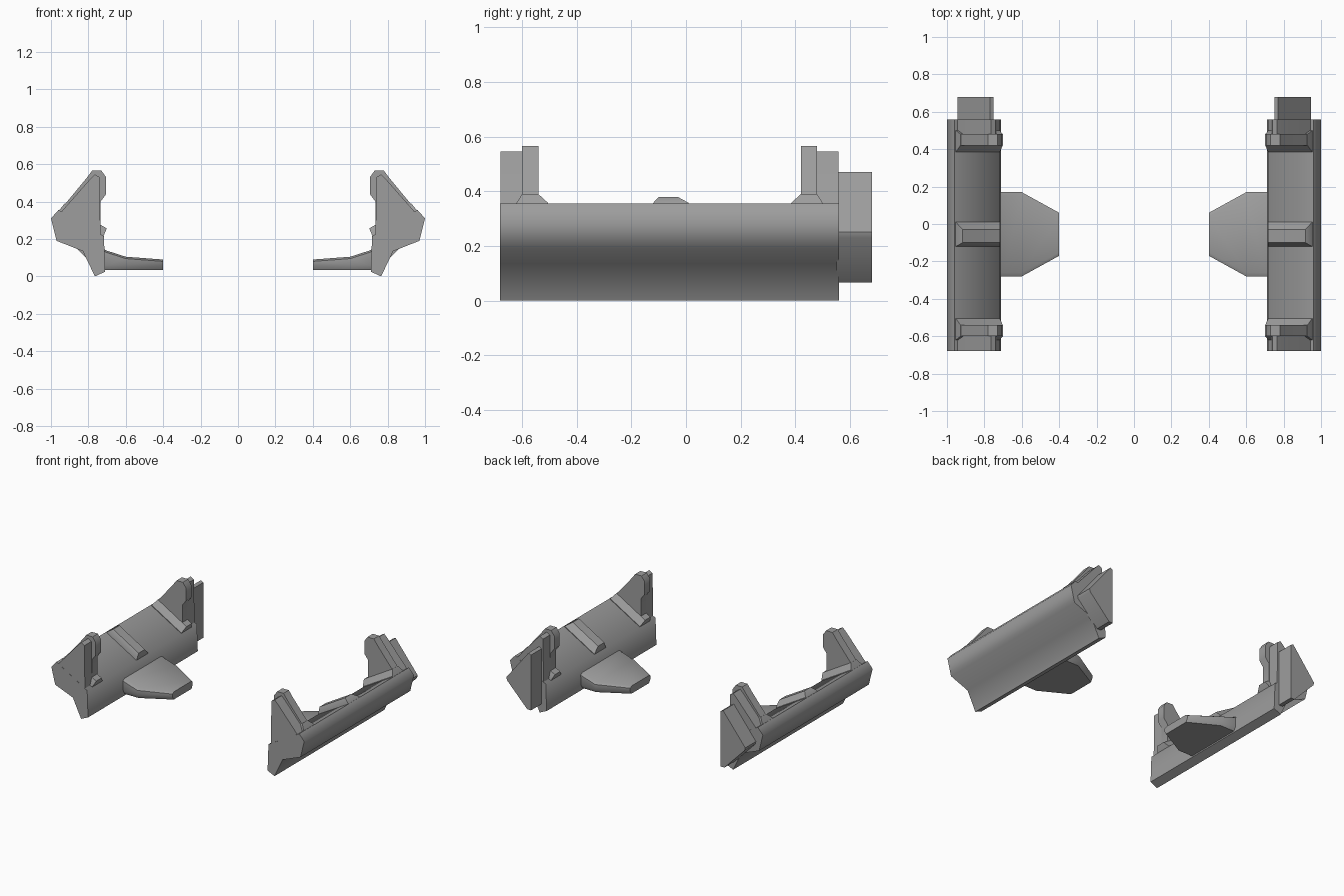
import bpy, bmesh, math
from mathutils import Vector

cube = bpy.data.objects.get("Cube")
if cube:
    bpy.data.objects.remove(cube, do_unlink=True)

grey = bpy.data.materials.new("plain_grey")
grey.use_nodes = True
grey.diffuse_color = (0.34, 0.34, 0.34, 1)
bsdf = next(n for n in grey.node_tree.nodes if n.type == 'BSDF_PRINCIPLED')
bsdf.inputs["Base Color"].default_value = (0.34, 0.34, 0.34, 1)
bsdf.inputs["Roughness"].default_value = 0.6


def loft(name, sections, angle=40):
    """Skin a closed solid through matching rings, mirrored to both sides."""
    bm = bmesh.new()
    rings = [[bm.verts.new(p) for p in s] for s in sections]
    n = len(rings[0])
    for a, b in zip(rings, rings[1:]):
        for i in range(n):
            j = (i + 1) % n
            bm.faces.new((a[i], a[j], b[j], b[i]))
    bm.faces.new(rings[0])
    bm.faces.new(rings[-1])
    bmesh.ops.recalc_face_normals(bm, faces=bm.faces)
    mesh = bpy.data.meshes.new(name)
    bm.to_mesh(mesh)
    bm.free()
    mesh.materials.append(grey)
    ob = bpy.data.objects.new(name, mesh)
    bpy.context.collection.objects.link(ob)
    bpy.ops.object.select_all(action='DESELECT')
    ob.select_set(True)
    bpy.context.view_layer.objects.active = ob
    bpy.ops.object.shade_smooth_by_angle(angle=math.radians(angle))
    ob.modifiers.new("both_sides", 'MIRROR').use_mirror_merge = False
    return ob


def prism(name, profile, y0, y1, angle=40):
    return loft(name, [[(x, y, z) for x, z in profile] for y in (y0, y1)], angle)


# Sloping top face of the side body, from outer to inner edge
OUTER, INNER = Vector((0.955, 0, 0.353)), Vector((0.72, 0, 0.215))
ALONG = (INNER - OUTER).normalized()
UP = Vector((ALONG.z, 0, -ALONG.x))


def ridge(name, base, top, height, inset):
    """Tapered block sitting on the slope; base and top are y ranges."""
    def ring(ys, h, ins):
        a = OUTER + ALONG * ins + UP * h
        b = INNER - ALONG * ins + UP * h
        return [Vector((p.x, y, p.z)) for p, y in
                ((a, ys[0]), (a, ys[1]), (b, ys[1]), (b, ys[0]))]
    return loft(name, [ring(base, -0.01, 0), ring(base, 0.005, 0),
                       ring(top, height, inset)])


# Long side bodies
prism("side_body", [(0.96, 0.355), (1.0, 0.31), (0.97, 0.19), (0.83, 0.135),
                    (0.765, 0.0), (0.71, 0.025), (0.717, 0.215)],
      -0.68, 0.56, 60)

# Raised pad in the middle of the slope
ridge("middle_pad", (-0.12, 0.01), (-0.1, -0.03), 0.042, 0.02)

# Upright towers at both ends, mirrored about the body's middle
rib = [(0.955, 0.35), (0.81, 0.525), (0.78, 0.565), (0.73, 0.565),
       (0.705, 0.53), (0.705, 0.44), (0.735, 0.4), (0.735, 0.2)]
wedge = [(0.945, 0.345), (0.795, 0.515), (0.765, 0.545), (0.74, 0.53),
         (0.735, 0.2)]
MIDDLE = -0.06
for label, side in (("front", -1), ("rear", 1)):
    def y(d):
        return MIDDLE + side * d
    prism(label + "_tower_rib", rib, y(0.48), y(0.54))
    prism(label + "_tower_wedge", wedge, y(0.53), y(0.619))
    ridge(label + "_tower_foot", (y(0.445), y(0.56)), (y(0.48), y(0.54)),
          0.045, 0.005)

# Prism behind each body
prism("rear_block", [(0.75, 0.46), (0.77, 0.47), (0.945, 0.25), (0.94, 0.23),
                     (0.78, 0.065), (0.75, 0.065)], 0.55, 0.68)

# Flat inner fins
fin = []
for x, y0, y1, top in ((0.73, -0.28, 0.17, 0.15), (0.7, -0.28, 0.17, 0.137),
                       (0.6, -0.28, 0.17, 0.105), (0.4, -0.17, 0.06, 0.09)):
    fin.append([(x, y0 + 0.015, 0.035), (x, y0, 0.06), (x, y0, top - 0.01),
                (x, y0 + 0.02, top), (x, y1 - 0.02, top),
                (x, y1, top - 0.01), (x, y1, 0.06), (x, y1 - 0.015, 0.035)])
loft("inner_fin", fin)
